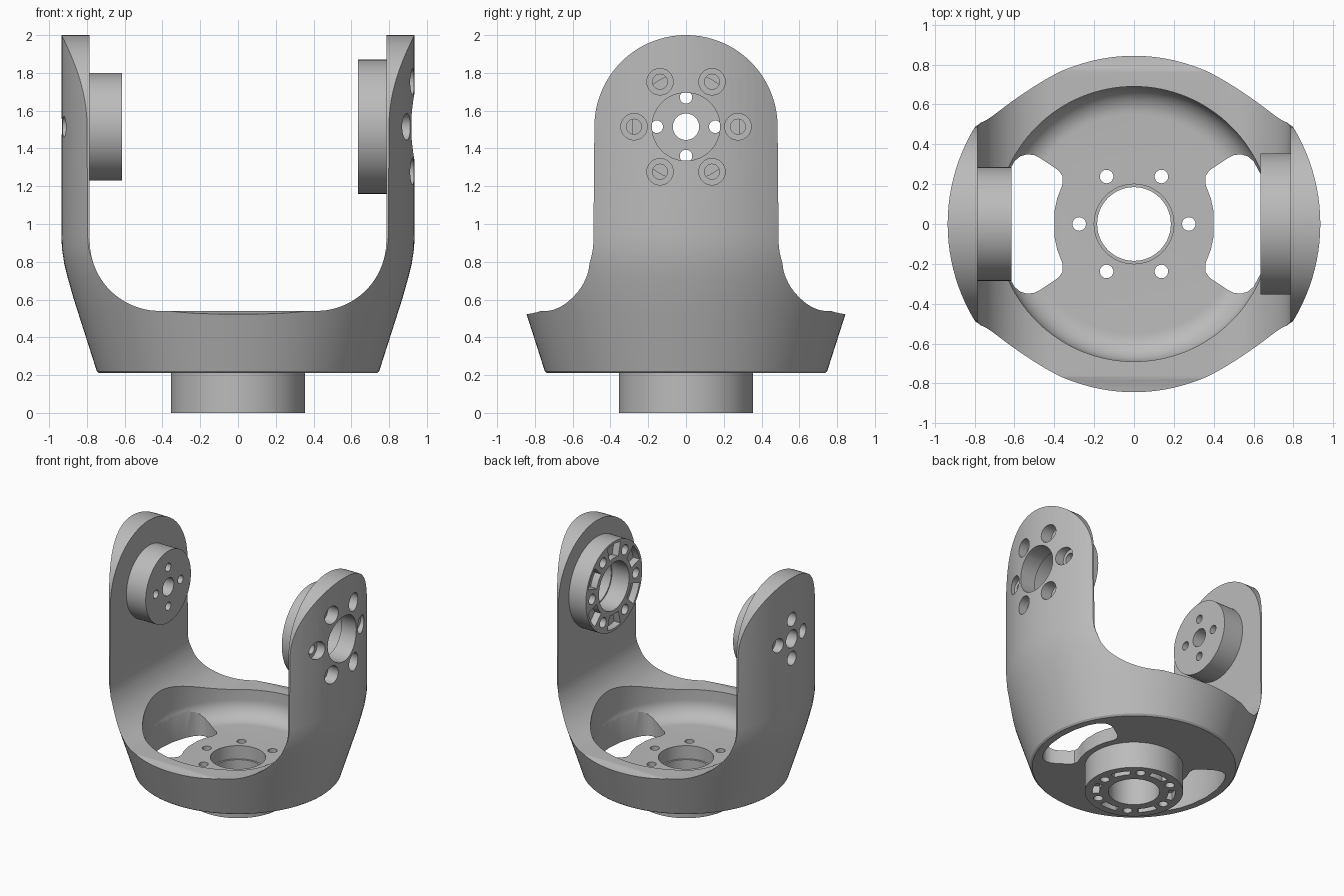
import bpy, bmesh
from math import sin, cos, pi, radians

if "Cube" in bpy.data.objects:
    bpy.data.objects.remove(bpy.data.objects["Cube"])

grey = bpy.data.materials.new("machined_grey")
grey.use_nodes = True
grey.diffuse_color = (0.5, 0.5, 0.5, 1)
grey.node_tree.nodes["Principled BSDF"].inputs["Base Color"].default_value = (0.5, 0.5, 0.5, 1)

PIVOT = 1.515      # height of the arm axis
BOLT = 0.275       # bolt circle radius
SIXTHS = [k * pi / 3 for k in range(6)]


def arc(cx, cy, r, start, end, n=24):
    """Points on an arc, angles in degrees."""
    angles = [radians(start + (end - start) * i / n) for i in range(n + 1)]
    return [(cx + r * cos(a), cy + r * sin(a)) for a in angles]


def make(name, bm):
    bmesh.ops.recalc_face_normals(bm, faces=bm.faces)
    mesh = bpy.data.meshes.new(name)
    bm.to_mesh(mesh)
    bm.free()
    mesh.materials.append(grey)
    obj = bpy.data.objects.new(name, mesh)
    bpy.context.collection.objects.link(obj)
    return obj


def loft(name, rings):
    """Closed solid through rings of equal length."""
    bm = bmesh.new()
    loops = [[bm.verts.new(p) for p in ring] for ring in rings]
    n = len(loops[0])
    for low, high in zip(loops, loops[1:]):
        for i in range(n):
            j = (i + 1) % n
            bm.faces.new((low[i], low[j], high[j], high[i]))
    bm.faces.new(loops[0])
    bm.faces.new(loops[-1])
    return make(name, bm)


def prism(name, outline, axis, a, b):
    place = {"X": lambda p, q, d: (d, p, q),
             "Y": lambda p, q, d: (p, d, q),
             "Z": lambda p, q, d: (p, q, d)}[axis]
    return loft(name, [[place(p, q, d) for p, q in outline] for d in (a, b)])


def disc(name, axis, a, b, r, p=0, q=0, n=32):
    return prism(name, arc(p, q, r, 0, 360, n)[:-1], axis, a, b)


def lathe(name, profile, n=128):
    return loft(name, [[(r * cos(2 * pi * i / n), r * sin(2 * pi * i / n), z)
                        for i in range(n)] for r, z in profile])


def cut(target, cutter, op="DIFFERENCE"):
    mod = target.modifiers.new("cut", "BOOLEAN")
    mod.object, mod.operation, mod.solver = cutter, op, "EXACT"
    bpy.context.view_layer.objects.active = target
    bpy.ops.object.modifier_apply(modifier=mod.name)
    bpy.data.objects.remove(cutter)


def drill(target, axis, a, b, r, p=0, q=0, n=32):
    cut(target, disc("drill", axis, a, b, r, p, q, n))


def ring_pockets(target, axis, a, b, inner, outer, half, q=0):
    """Six curved pockets between the bolts."""
    for k in range(6):
        mid = 30 + 60 * k
        outline = arc(0, q, inner, mid - half, mid + half, 8) + arc(0, q, outer, mid + half, mid - half, 8)
        cut(target, prism("pocket", outline, axis, a, b))


# Fork body: turned outer shape trimmed to the arm silhouette
body = lathe("fork_body", [(0.735, 0.21), (0.748, 0.222), (0.84, 0.51), (0.872, 0.61),
                           (0.9, 0.71), (0.92, 0.79), (0.932, 0.87), (0.935, 0.94), (0.935, 2.1)])
half = [(1, 0.1), (1, 0.52)] + arc(0.89, 0.92, 0.4, 270, 180) + arc(0, PIVOT, 0.485, 0, 90, 32)
outline = half + [(-y, z) for y, z in reversed(half[:-1])]
cut(body, prism("silhouette", outline, "X", -1.2, 1.2), "INTERSECT")

# Space between the arms
half = arc(0.415, 0.91, 0.37, 270, 360) + [(0.785, 2.2)]
outline = half + [(-x, z) for x, z in reversed(half)]
cut(body, prism("arm_gap", outline, "Y", -1.2, 1.2))

# Round bowl with a filleted floor
cut(body, lathe("bowl", arc(0.55, 0.46, 0.14, 270, 360, 12) + [(0.69, 0.9)]))

# Floor openings, one on each side
half = [(0.4, 0.06), (0.385, 0.13), (0.358, 0.2), (0.358, 0.24), (0.38, 0.27), (0.47, 0.33),
        (0.5, 0.345), (0.535, 0.35), (0.57, 0.34), (0.6, 0.315), (0.635, 0.25), (0.67, 0.13), (0.682, 0)]
outline = half + [(x, -y) for x, y in reversed(half[:-1])]
for side in (1, -1):
    cut(body, prism("opening", [(side * x, y) for x, y in outline], "Z", 0.1, 0.52))

# Base hub with bore, bolt holes and curved pockets
base = disc("base_hub", "Z", 0, 0.215, 0.355, n=96)
drill(base, "Z", -0.1, 0.3, 0.185, n=48)
drill(body, "Z", 0.1, 0.5, 0.2, n=48)
for a in SIXTHS:
    for part in (base, body):
        drill(part, "Z", -0.1, 0.5, 0.034, BOLT * cos(a), BOLT * sin(a), 24)
ring_pockets(base, "Z", -0.1, 0.06, 0.25, 0.3, 14)

# Left hub: large coupling with bore, bolts and face pockets
left = disc("left_hub", "X", 0.635, 0.79, 0.355, 0, PIVOT, 96)
drill(left, "X", 0.5, 0.9, 0.19, 0, PIVOT, 48)
drill(body, "X", 0.7, 1.1, 0.18, 0, PIVOT, 48)
for a in SIXTHS:
    y, z = BOLT * cos(a), PIVOT + BOLT * sin(a)
    drill(left, "X", 0.5, 0.9, 0.04, y, z, 24)
    drill(body, "X", 0.7, 1.1, 0.04, y, z, 24)
    drill(body, "X", 0.84, 1.1, 0.07, y, z)
ring_pockets(left, "X", 0.5, 0.69, 0.225, 0.335, 14, PIVOT)

# Right hub: small coupling with a centre hole and four bolts
right = disc("right_hub", "X", -0.79, -0.615, 0.285, 0, PIVOT, 96)
for part in (right, body):
    drill(part, "X", -1.1, -0.5, 0.07, 0, PIVOT)
for k in range(4):
    y, z = 0.155 * cos(k * pi / 2), PIVOT + 0.155 * sin(k * pi / 2)
    for part in (right, body):
        drill(part, "X", -1.1, -0.5, 0.033, y, z, 24)
    drill(body, "X", -1.1, -0.86, 0.055, y, z)

# Smooth curved faces, keep edges sharp
for part in (body, base, left, right):
    bpy.ops.object.select_all(action="DESELECT")
    part.select_set(True)
    bpy.context.view_layer.objects.active = part
    bpy.ops.object.shade_smooth_by_angle(angle=radians(25))
